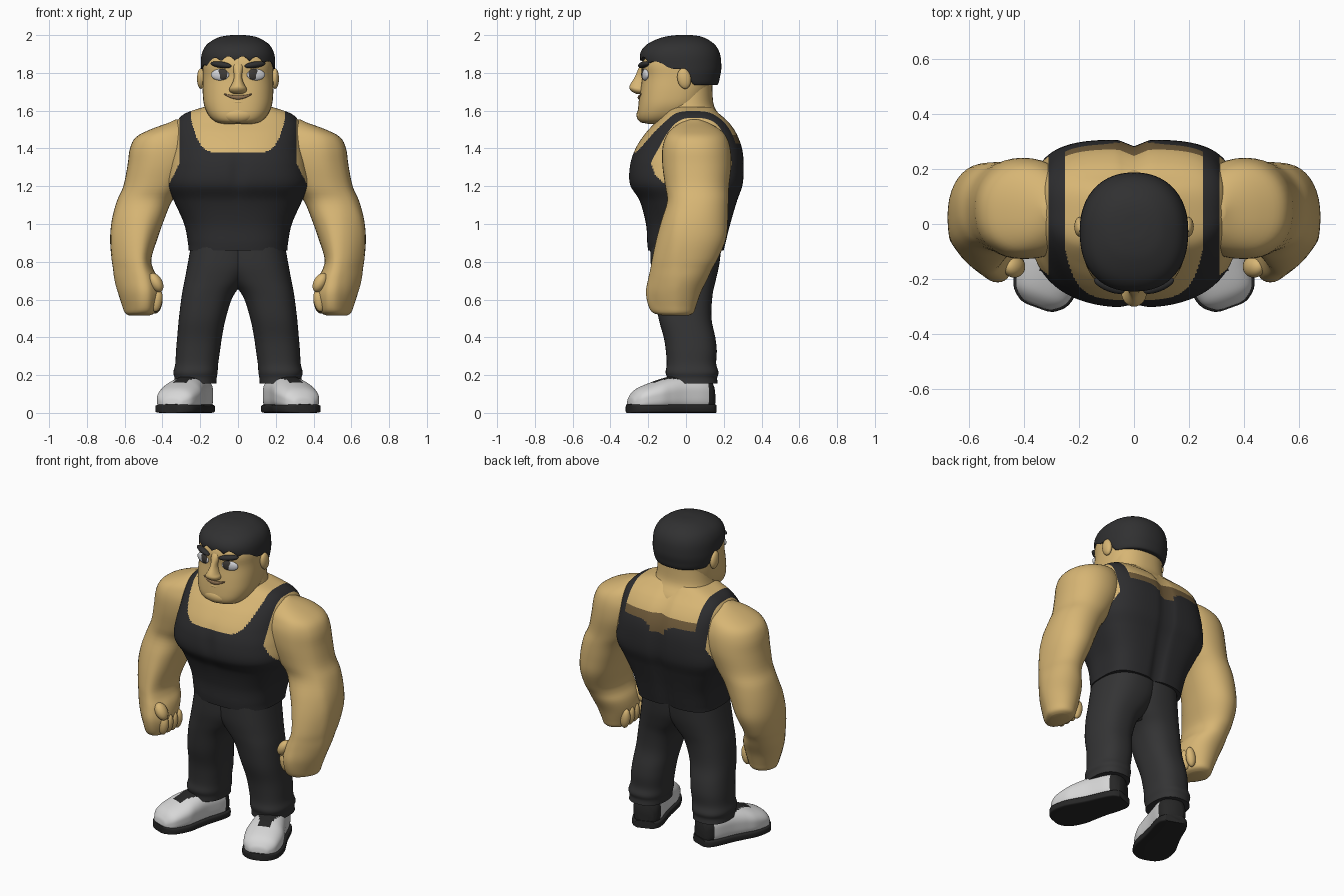
import bpy, bmesh, math
from mathutils import Matrix, Vector

if "Cube" in bpy.data.objects:
    bpy.data.objects.remove(bpy.data.objects["Cube"])


def mat(name, r, g, b):
    m = bpy.data.materials.new(name)
    m.diffuse_color = (r, g, b, 1)
    m.use_nodes = True
    m.node_tree.nodes["Principled BSDF"].inputs["Base Color"].default_value = m.diffuse_color
    return m


SKIN = mat("skin", .68, .465, .175)
SKIN_DARK = mat("dark skin", .17, .11, .045)
SHIRT = mat("shirt black", .026, .026, .028)
PANTS = mat("trouser grey", .034, .034, .035)
HAIR = mat("hair black", .03, .03, .031)
WHITE = mat("shoe white", .68, .68, .68)
SOLE = mat("sole black", .02, .02, .02)
EYE = mat("eye white", .66, .67, .7)
IRIS = mat("iris grey", .05, .045, .04)
LIP = mat("lip brown", .26, .16, .08)


def finish(name, bm, mats, rule=None, mirror=False, angle=60, cuts=()):
    """Turn a bmesh into a smooth object, coloured by a face rule after straight cuts."""
    bmesh.ops.remove_doubles(bm, verts=bm.verts[:], dist=1e-5)
    bmesh.ops.recalc_face_normals(bm, faces=bm.faces[:])
    for co, no in cuts:
        bmesh.ops.bisect_plane(bm, geom=bm.verts[:] + bm.edges[:] + bm.faces[:], dist=1e-5,
                               plane_co=co, plane_no=no)
    me = bpy.data.meshes.new(name)
    bm.to_mesh(me)
    bm.free()
    for m in mats:
        me.materials.append(m)
    if rule:
        for p in me.polygons:
            p.material_index = rule(p.center)
    ob = bpy.data.objects.new(name, me)
    bpy.context.collection.objects.link(ob)
    bpy.ops.object.select_all(action='DESELECT')
    ob.select_set(True)
    bpy.context.view_layer.objects.active = ob
    bpy.ops.object.shade_smooth_by_angle(angle=math.radians(angle))
    if mirror:
        ob.modifiers.new("Mirror", 'MIRROR').use_mirror_merge = False
    return ob


def spline(rows, steps):
    """Smooth curve through the section rows."""
    out = []
    for i in range(len(rows) - 1):
        a, b, c, d = (rows[max(0, min(len(rows) - 1, i + k))] for k in (-1, 0, 1, 2))
        for s in range(steps):
            t = s / steps
            out.append([.5 * (2*q + (r-p)*t + (2*p-5*q+4*r-u)*t*t + (3*q-p-3*r+u)*t**3)
                        for p, q, r, u in zip(a, b, c, d)])
    return out + [list(rows[-1])]


def loft(name, rows, mats, rule=None, mirror=False, ef=2.3, eb=2.3, n=40, steps=4,
         warp=None, caps=True, angle=60, cuts=()):
    """Rounded rings through rows of (z, x0, x1, y0, y1)."""
    bm = bmesh.new()
    rings = []
    for z, x0, x1, y0, y1 in spline(rows, steps):
        ring = []
        for i in range(n):
            a = 2 * math.pi * i / n
            c, s = math.cos(a), math.sin(a)
            e = 2 / (ef if s < 0 else eb)
            v = Vector(((x0+x1)/2 + (x1-x0)/2 * math.copysign(abs(c)**e, c),
                        (y0+y1)/2 + (y1-y0)/2 * math.copysign(abs(s)**e, s), z))
            ring.append(bm.verts.new(warp(v) if warp else v))
        rings.append(ring)
    for r, q in zip(rings, rings[1:]):
        for i in range(n):
            j = (i + 1) % n
            bm.faces.new((r[i], r[j], q[j], q[i]))
    if caps:
        bm.faces.new(rings[0])
    bm.faces.new(rings[-1])
    return finish(name, bm, mats, rule, mirror, angle, cuts)


def ball(name, loc, radii, m, rot=(0, 0, 0), mirror=False):
    bm = bmesh.new()
    mx = Matrix.Translation(loc)
    for ang, ax in zip(rot, 'XYZ'):
        mx = mx @ Matrix.Rotation(math.radians(ang), 4, ax)
    mx = mx @ Matrix.Diagonal((*radii, 1))
    bmesh.ops.create_uvsphere(bm, u_segments=24, v_segments=14, radius=1, matrix=mx)
    return finish(name, bm, [m], mirror=mirror)


def sym(rows):
    return [(z, -w, w, y0, y1) for z, w, y0, y1 in rows]


# Torso with tank top: scooped neck, straps and armholes
def torso_warp(v):
    groove = math.exp(-(v.x / .035)**2)
    if v.y > .05:
        v.y -= .024 * groove
    elif v.y < -.1:
        v.y += .012 * groove * math.exp(-((v.z - 1.27) / .1)**2)
    return v


def torso_rule(c):
    ax, z = abs(c.x), c.z
    if z > 1.2 and ax > .31 + .06 * min(1, max(0, (1.32 - z) / .12)):
        return 0
    if ax < .25:
        if c.y < .03 and z > 1.375 + .21 * (ax / .255)**6:
            return 0
        if c.y >= .03:
            if z > 1.472:
                return 0
            if z > 1.425 - .075 * math.exp(-(ax / .06)**2):
                return 2
    return 1


loft("torso", sym([(.86, .262, -.2, .2), (.9, .265, -.205, .21), (1.0, .285, -.212, .235),
                   (1.12, .338, -.245, .27), (1.21, .376, -.298, .3), (1.31, .366, -.298, .306),
                   (1.4, .348, -.268, .297), (1.48, .34, -.215, .267), (1.54, .325, -.16, .225),
                   (1.585, .28, -.12, .175), (1.62, .18, -.1, .14)]),
     [SKIN, SHIRT, SKIN_DARK], torso_rule, ef=2.45, eb=3.6, n=200, steps=12, warp=torso_warp,
     cuts=[((x, 0, 0), (1, 0, 0)) for x in (-.31, -.25, .25, .31)]
     + [((0, 0, z), (0, 0, 1)) for z in (1.2, 1.425, 1.472)])
loft("neck", sym([(1.46, .21, -.17, .21), (1.55, .2, -.165, .195), (1.62, .178, -.15, .15),
                  (1.7, .165, -.13, .14), (1.78, .16, -.12, .14)]), [SKIN])


# Arms, from sloping shoulder to closed hand
def arm_warp(v):
    v.x -= .4 * max(0, -.06 - v.y) * min(1, max(0, (v.x - .45) / .15))
    return v


loft("arm", [(1.553, .28, .33, .02, .07), (1.535, .25, .37, -.03, .12), (1.50, .23, .465, -.08, .18),
             (1.46, .22, .54, -.108, .215), (1.40, .21, .572, -.125, .235), (1.31, .23, .585, -.125, .24),
             (1.2, .29, .607, -.11, .228), (1.12, .35, .642, -.10, .225), (1.02, .392, .668, -.13, .222),
             (.92, .427, .677, -.157, .212), (.82, .458, .67, -.178, .17), (.765, .45, .662, -.188, .14),
             (.71, .422, .655, -.2, .115), (.64, .412, .638, -.212, .08), (.57, .425, .615, -.2, .055),
             (.53, .44, .6, -.175, .04), (.515, .47, .575, -.12, .01)],
     [SKIN], mirror=True, ef=2.35, eb=2.1, warp=arm_warp)
for i in range(4):
    ball(f"finger_{i+1}", (.43, -.14 + .047 * i, .597 - .003 * i), (.03, .027, .062), SKIN,
         (0, -8, 0), True)
ball("thumb", (.435, -.155, .69), (.034, .04, .055), SKIN, (0, 30, 0), True)

# Trousers: hips and two legs
loft("hips", sym([(.88, .2, -.16, .16), (.8, .2, -.158, .155), (.72, .13, -.135, .12),
                  (.655, .04, -.06, .06)]), [PANTS])
loft("leg", [(.88, -.1, .25, -.19, .188), (.78, -.09, .268, -.186, .175), (.7, -.04, .283, -.175, .157),
             (.62, .025, .298, -.163, .14), (.5, .065, .313, -.145, .135), (.4, .085, .322, -.118, .155),
             (.33, .095, .328, -.107, .163), (.26, .105, .332, -.102, .16), (.215, .108, .342, -.108, .172),
             (.185, .113, .336, -.1, .165), (.155, .115, .338, -.1, .168)],
     [PANTS], mirror=True, ef=2.4, eb=2.4)

# Shoes: lofted heel to toe, turned outward
TURN = Matrix.Translation((.272, -.078, 0)) @ Matrix.Rotation(math.radians(20), 4, 'Z')
BACK = TURN.inverted()
FOOT = [(-.235, .03, .06), (-.225, .062, .09), (-.185, .1, .13), (-.1, .115, .165),
        (-.03, .106, .187), (.05, .094, .2), (.15, .088, .2), (.205, .075, .185), (.23, .05, .15)]


def shoe_warp(v):
    return TURN @ Vector((v.x, v.z, v.y))


def shoe_rule(c):
    p = BACK @ c
    tongue = -.11 < p.y < .06 and abs(p.x) < .035 + .35 * max(0, p.y + .07) and p.z > .13
    return 1 if tongue or p.y > .18 else 0


loft("shoe", [(t, -w, w, .02, h) for t, w, h in FOOT], [WHITE, SOLE], shoe_rule, True,
     ef=4, eb=2.2, n=64, steps=8, warp=shoe_warp)
loft("sole", [(t * 1.02, -w - .008, w + .008, 0, .046) for t, w, h in FOOT], [SOLE], None, True,
     ef=7, eb=5, warp=shoe_warp, angle=40)

# Head
loft("head", sym([(1.53, .08, -.2, -.06), (1.542, .12, -.24, -.03), (1.575, .155, -.255, .04),
                  (1.63, .18, -.252, .1), (1.7, .187, -.243, .13), (1.78, .186, -.232, .15),
                  (1.85, .185, -.235, .16), (1.92, .165, -.195, .15), (1.965, .11, -.13, .1)]),
     [SKIN], ef=2.5, eb=2.3, n=56)
ball("chin", (0, -.222, 1.577), (.085, .04, .043), SKIN)
ball("ear", (.196, -.01, 1.77), (.021, .036, .055), SKIN, (10, 0, 0), True)


# Hair cap with a tufted fringe, low at the back
def hair_warp(v):
    front = 1.862 + .026 * abs(math.sin(v.x * 42 + .6)) - .045 * min(1, abs(v.x) / .19)**4
    t = min(1, max(0, (v.y + .02) / .06))
    f = min(1, max(0, (-.06 - v.y) / .06))
    line = (1.82 * (1 - f) + front * f) * (1 - t) + 1.735 * t
    v.z = max(v.z, line)
    return v


loft("hair", sym([(1.70, .14, -.17, .12), (1.735, .178, -.2, .166), (1.78, .193, -.225, .18),
                  (1.83, .197, -.238, .187), (1.9, .192, -.243, .18), (1.95, .165, -.208, .152),
                  (1.985, .11, -.135, .1), (1.998, .055, -.07, .05), (2.0, .01, -.02, .0)]),
     [HAIR], ef=2.3, eb=2.2, n=96, steps=6, warp=hair_warp, caps=False)

# Face: nose, eyes, brows, mouth
loft("nose", sym([(1.688, .022, -.262, -.2), (1.7, .042, -.285, -.2), (1.718, .046, -.299, -.2),
                  (1.738, .034, -.296, -.2), (1.78, .021, -.27, -.2), (1.835, .028, -.246, -.2),
                  (1.86, .02, -.225, -.2)]), [SKIN], ef=2, n=28)
ball("eye", (.095, -.217, 1.79), (.05, .014, .03), EYE, (0, 0, 16), True)
ball("iris", (.083, -.226, 1.793), (.03, .009, .029), IRIS, (0, 0, 14), True)
ball("brow", (.09, -.224, 1.843), (.06, .021, .017), HAIR, (0, -8, 22), True)


def mouth_warp(v):
    x = v.z
    return Vector((x, -.246 + v.y + 1.6 * x * x, 1.67 + v.x + 3.4 * x * x))


loft("mouth", [(-.075, -.003, .003, -.004, .005), (-.04, -.008, .008, -.008, .006),
               (0, -.011, .011, -.01, .006), (.04, -.008, .008, -.008, .006),
               (.075, -.003, .003, -.004, .005)], [LIP], n=12, warp=mouth_warp)
ball("lower_lip", (0, -.236, 1.645), (.045, .016, .012), SKIN)
